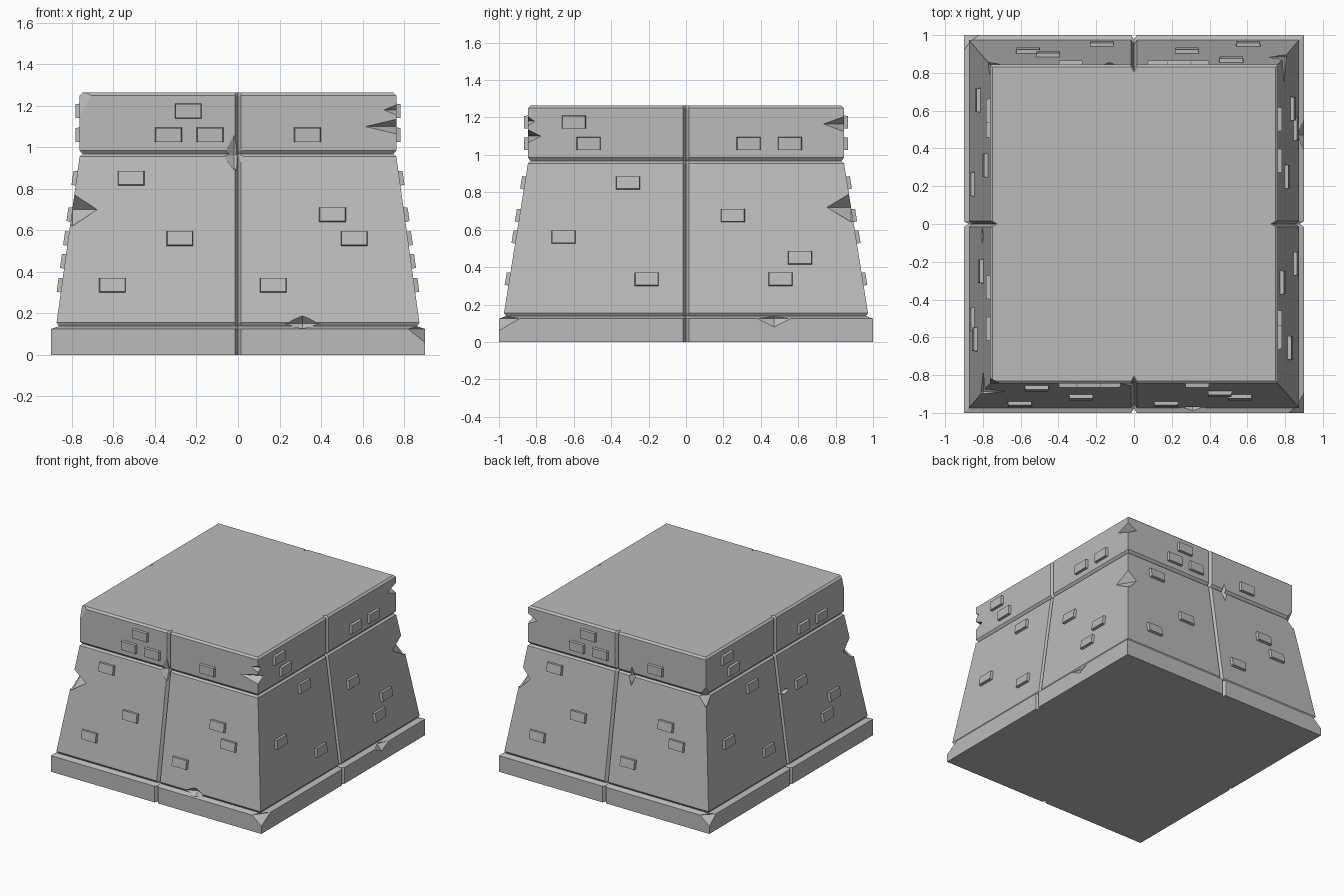
import bpy, bmesh, math
from mathutils import Matrix, Vector

cube = bpy.data.objects.get("Cube")
if cube:
    bpy.data.objects.remove(cube)

stone = bpy.data.materials.new("grey stone")
stone.use_nodes = True
GREY = (0.5, 0.5, 0.5, 1)
stone.diffuse_color = GREY
stone.node_tree.nodes["Principled BSDF"].inputs["Base Color"].default_value = GREY


def make_object(name, bm):
    bmesh.ops.recalc_face_normals(bm, faces=bm.faces)
    mesh = bpy.data.meshes.new(name)
    bm.to_mesh(mesh)
    bm.free()
    mesh.materials.append(stone)
    obj = bpy.data.objects.new(name, mesh)
    bpy.context.collection.objects.link(obj)
    return obj


# Wall sections from bottom to top: half width, half depth, height
BODY_LOW, BODY_HIGH = (.874, .973, .155), (.763, .845, .955)
SECTIONS = [
    (.9, 1, 0), (.9, 1, .125), (.862, .962, .138),
    BODY_LOW, BODY_HIGH, (.748, .83, .967),
    (.763, .845, .985), (.763, .845, 1.25), (.748, .83, 1.263),
]


def section_ring(bm, hx, hy, z, gap=.015, depth=.024):
    """Rectangle with a small V notch in the middle of each side."""
    points = []
    for turn in range(4):
        along, out = (hx, hy) if turn % 2 == 0 else (hy, hx)
        spin = Matrix.Rotation(turn * math.pi / 2, 3, 'Z')
        for a, o in ((-along, out), (-gap, out), (0, out - depth), (gap, out)):
            points.append(bm.verts.new(spin @ Vector((a, -o, z))))
    return points


# Tower block with the joints between its stones
bm = bmesh.new()
rings = [section_ring(bm, *s) for s in SECTIONS]
for low, high in zip(rings, rings[1:]):
    for i in range(len(low)):
        j = (i + 1) % len(low)
        bm.faces.new((low[i], low[j], high[j], high[i]))
bm.faces.new(rings[0][::-1])
bm.faces.new(rings[-1])
block = make_object("stone_block", bm)

# Chips broken out of edges and corners: centre, then reach on each axis
CHIPS = [
    ((-.763, -.845, 1.26), (.06, .03, .11)),
    ((.763, -.845, 1.18), (.06, .035, .025)),
    ((.763, -.845, 1.1), (.15, .07, .035)),
    ((.763, .845, 1.165), (.08, .11, .04)),
    ((.796, .883, .72), (.08, .13, .09)),
    ((-.798, -.886, .7), (.12, .1, .09)),
    ((-.763, .845, .96), (.06, .06, .08)),
    ((.9, -1, .125), (.08, .11, .065)),
    ((-.9, 1, .125), (.08, .08, .065)),
    ((.31, -.97, .15), (.085, .04, .04)),
    ((.9, .47, .125), (.04, .09, .045)),
    ((-.02, -.845, .96), (.05, .03, .1)),
    ((-.13, .845, .95), (.025, .05, .08)),
    ((-.8, -.06, .67), (.04, .06, .02)),
]
bm = bmesh.new()
for centre, reach in CHIPS:
    tips = []
    for axis in range(3):
        for sign in (-1, 1):
            tip = Vector(centre)
            tip[axis] += sign * reach[axis]
            tips.append(bm.verts.new(tip))
    for x in tips[:2]:
        for y in tips[2:4]:
            for z in tips[4:]:
                bm.faces.new((x, y, z))
cutter = make_object("chip_cutter", bm)
cutter.hide_render = True
cutter.hide_viewport = True
cut = block.modifiers.new("chips", 'BOOLEAN')
cut.operation = 'DIFFERENCE'
cut.solver = 'EXACT'
cut.object = cutter

# Raised bricks: position along the wall and height
FRONT_BRICKS = [
    (-.24, 1.175), (-.335, 1.06), (-.135, 1.06), (.335, 1.06), (-.515, .85),
    (.455, .675), (-.28, .56), (.56, .56), (-.605, .335), (.17, .335),
]
SIDE_BRICKS = [
    (-.6, 1.175), (-.52, 1.06), (.335, 1.06), (.555, 1.06), (-.31, .85),
    (.25, .675), (-.655, .56), (.61, .45), (-.21, .335), (.505, .335),
]


def add_brick(bm, along, z, axis, turn):
    """Tapered brick lying on the wall, leaning with its slope."""
    low, high = BODY_LOW[axis], BODY_HIGH[axis]
    rise = BODY_HIGH[2] - BODY_LOW[2]
    on_body = z < BODY_HIGH[2]
    out = low + (high - low) * (z - BODY_LOW[2]) / rise if on_body else high
    lean = math.atan2(low - high, rise) if on_body else 0
    place = (Matrix.Rotation(turn * math.pi / 2, 4, 'Z')
             @ Matrix.Translation((along, -out, z))
             @ Matrix.Rotation(-lean, 4, 'X'))
    verts = bmesh.ops.create_cube(bm, size=1)["verts"]
    for v in verts:
        taper = .9 if v.co.y < 0 else 1
        v.co = place @ Vector((v.co.x * .135 * taper, v.co.y * .04,
                               v.co.z * .074 * taper))


for turn, wall in enumerate(("front", "left", "back", "right")):
    bm = bmesh.new()
    for along, z in (SIDE_BRICKS if turn % 2 else FRONT_BRICKS):
        add_brick(bm, along, z, 0 if turn % 2 else 1, turn)
    make_object(wall + "_bricks", bm)
